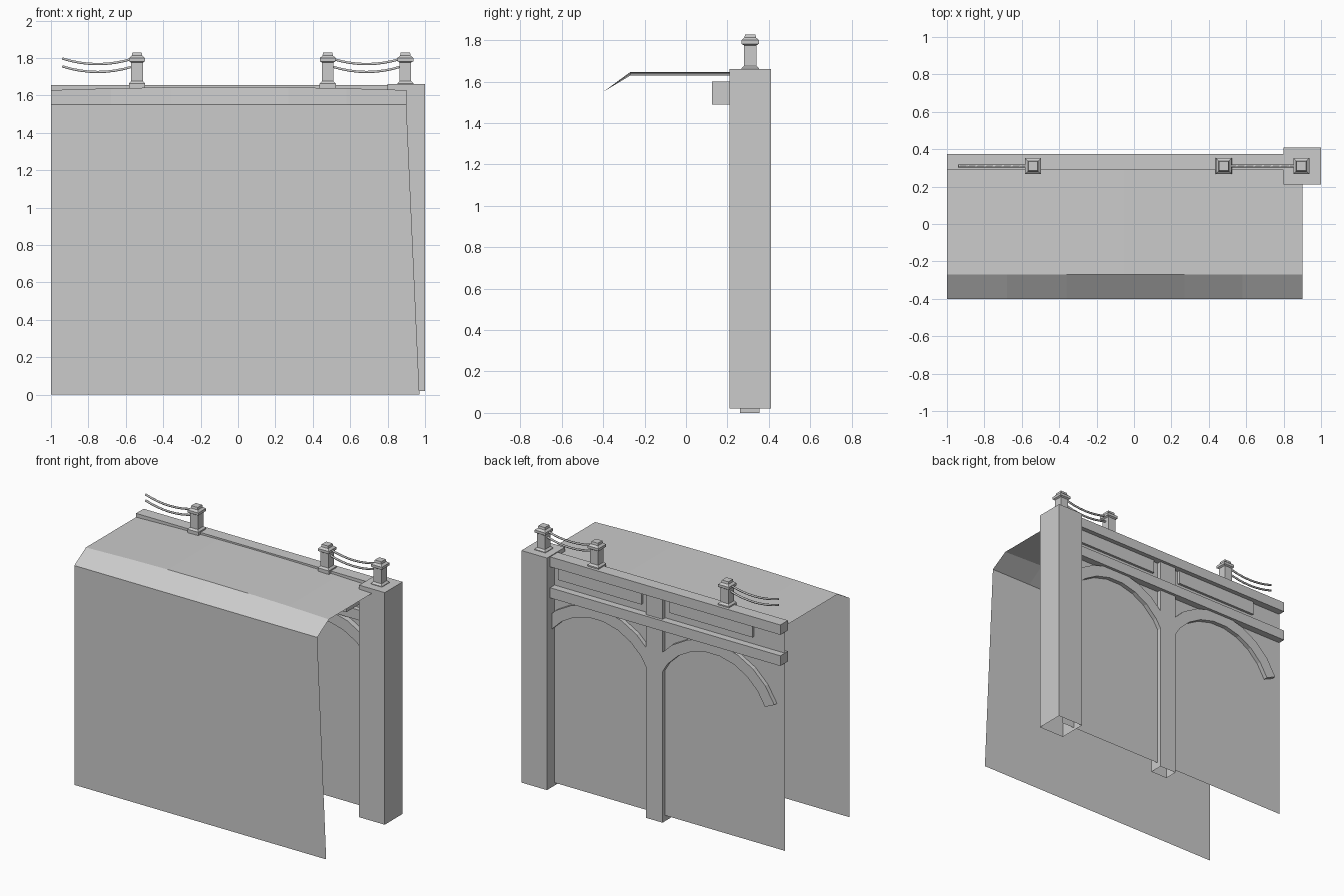
import bpy, bmesh, math

if "Cube" in bpy.data.objects:
    bpy.data.objects.remove(bpy.data.objects["Cube"])


def make_object(name, verts, faces):
    mesh = bpy.data.meshes.new(name)
    mesh.from_pydata(verts, [], faces)
    mesh.update()
    ob = bpy.data.objects.new(name, mesh)
    bpy.context.collection.objects.link(ob)
    return ob


def box(name, x, y, z, open_bottom=False):
    """Box from (min, max) ranges."""
    v = [(a, b, c) for c in z for a, b in
         ((x[0], y[0]), (x[1], y[0]), (x[1], y[1]), (x[0], y[1]))]
    f = [(4, 5, 6, 7), (0, 1, 5, 4), (1, 2, 6, 5), (2, 3, 7, 6), (3, 0, 4, 7)]
    if not open_bottom:
        f.append((3, 2, 1, 0))
    return make_object(name, v, f)


def square_stack(name, cx, cy, profile):
    """Square tower from (half width, height) pairs."""
    v = [(cx + sx * h, cy + sy * h, z) for h, z in profile
         for sx, sy in ((-1, -1), (1, -1), (1, 1), (-1, 1))]
    f = [(i * 4 + k, i * 4 + (k + 1) % 4, i * 4 + 4 + (k + 1) % 4, i * 4 + 4 + k)
         for i in range(len(profile) - 1) for k in range(4)]
    n = len(v)
    return make_object(name, v, f + [(3, 2, 1, 0), (n - 4, n - 3, n - 2, n - 1)])


def sweep_band(name, inner, outer, y):
    """Rectangular section strip between two (x, z) paths."""
    v, n = [], len(inner)
    for (ax, az), (bx, bz) in zip(inner, outer):
        v += [(ax, y[0], az), (bx, y[0], bz), (bx, y[1], bz), (ax, y[1], az)]
    f = [(i * 4 + k, i * 4 + (k + 1) % 4, i * 4 + 4 + (k + 1) % 4, i * 4 + 4 + k)
         for i in range(n - 1) for k in range(4)]
    f += [(3, 2, 1, 0), (n * 4 - 4, n * 4 - 3, n * 4 - 2, n * 4 - 1)]
    ob = make_object(name, v, f)
    bm = bmesh.new()
    bm.from_mesh(ob.data)
    bmesh.ops.recalc_face_normals(bm, faces=bm.faces)
    bm.to_mesh(ob.data)
    bm.free()
    return ob


# slightly bulged roof sheet, sloped eave and front sheet
xs = [-1.0, -0.68, -0.36, -0.05, 0.27, 0.58, 0.9]
verts, faces, n = [], [], len(xs)
for y in (0.325, -0.27):
    for x in xs:
        verts.append((x, y, 1.645 - 0.017 * ((x + 0.05) / 0.95) ** 2))
verts += [(x, -0.4, 1.55) for x in xs]
verts += [(-1 + (x + 1) * 1.97 / 1.9, -0.4, 0) for x in xs]
for r in range(3):
    for i in range(n - 1):
        a = r * n + i
        faces.append((a, a + n, a + n + 1, a + 1))
make_object("roof_and_front_sheet", verts, faces)

# back wall sheet
make_object("wall_sheet", [(0.9, 0.325, 0.04), (-1, 0.325, 0.04),
                           (-1, 0.325, 1.63), (0.9, 0.325, 1.63)], [(0, 1, 2, 3)])

# corner pillar, middle post and beams
box("corner_pillar", (0.8, 1.0), (0.21, 0.41), (0.02, 1.66), True)
box("middle_post", (-0.065, 0.065), (0.26, 0.355), (0, 1.62), True)
box("top_beam", (-1, 0.85), (0.29, 0.375), (1.585, 1.655))
box("lower_beam", (-1, 0.85), (0.29, 0.375), (1.365, 1.437))

# panels and arched braces on both sides of the post
for side, label in ((1, "right"), (-1, "left")):
    box("panel_" + label, tuple(sorted((side * 0.11, side * 0.76))),
        (0.125, 0.342), (1.49, 1.60))
    angles = [math.radians(24 + 132 * i / 9) for i in range(10)]
    arc = [[(side * 0.455 + r * math.cos(a), 0.85 + r * math.sin(a))
            for a in angles] for r in (0.45, 0.53)]
    sweep_band("arch_" + label, arc[0], arc[1], (0.285, 0.355))

# finial posts along the top
for i, x in enumerate((-0.54, 0.48, 0.895)):
    square_stack("finial_%d" % (i + 1), x, 0.31, [
        (0.043, 1.635), (0.043, 1.664), (0.031, 1.676), (0.031, 1.775),
        (0.042, 1.782), (0.042, 1.800), (0.028, 1.812), (0.025, 1.828)])

# sagging ropes between the finials
for i, (x0, x1) in enumerate(((-0.94, -0.56), (0.50, 0.875))):
    for j, z in enumerate((1.797, 1.755)):
        curve = bpy.data.curves.new("rope", 'CURVE')
        curve.dimensions = '3D'
        curve.bevel_depth = 0.007
        curve.bevel_resolution = 1
        curve.use_fill_caps = True
        sp = curve.splines.new('POLY')
        sp.points.add(8)
        for k in range(9):
            t = k / 8
            sp.points[k].co = (x0 + (x1 - x0) * t, 0.31, z - 0.03 * 4 * t * (1 - t), 1)
        ob = bpy.data.objects.new("rope_%d_%d" % (i + 1, j + 1), curve)
        bpy.context.collection.objects.link(ob)
